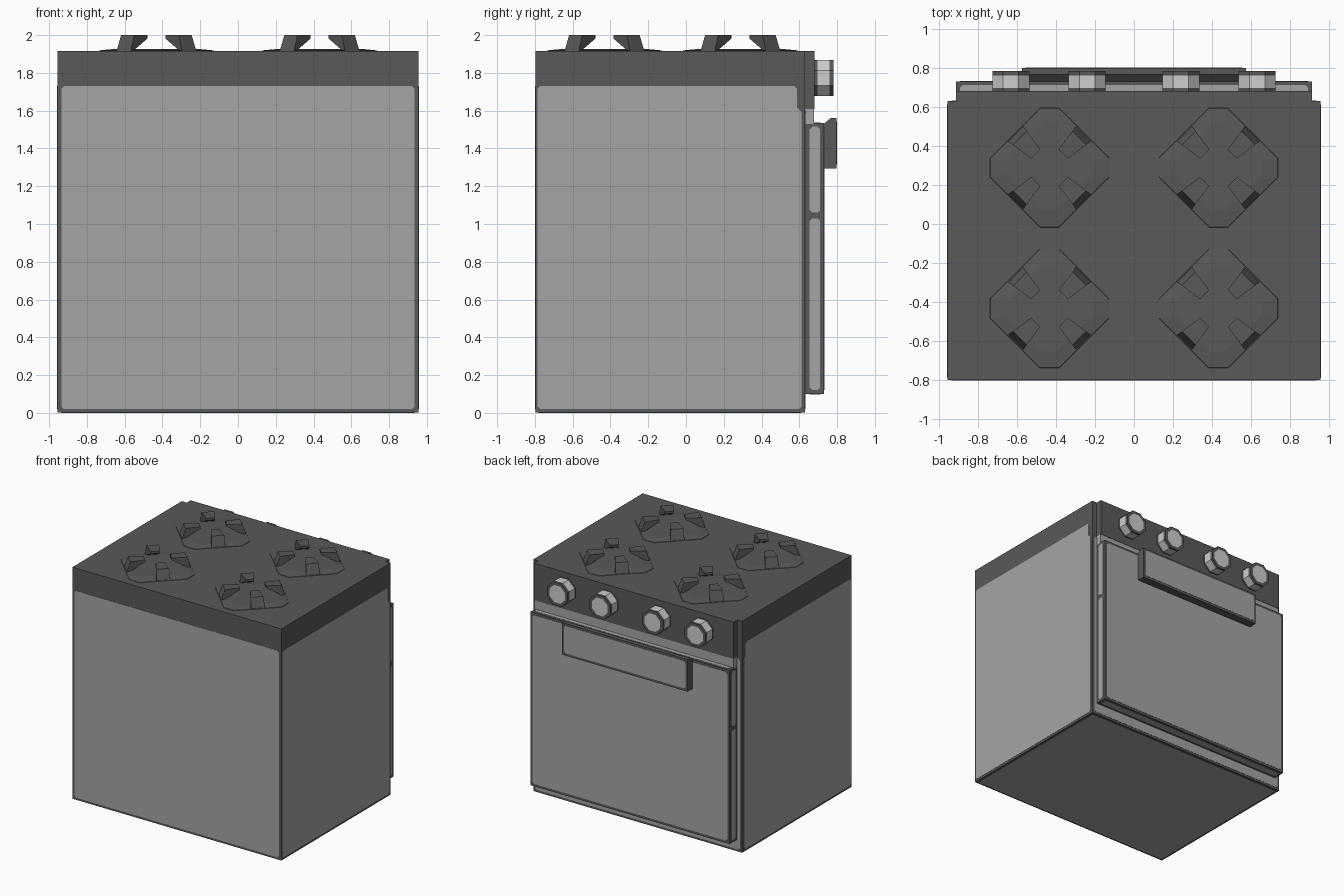
import bpy, bmesh, math

if "Cube" in bpy.data.objects:
    bpy.data.objects.remove(bpy.data.objects["Cube"])


def material(name, v):
    m = bpy.data.materials.new(name)
    m.diffuse_color = (v, v, v, 1)
    m.use_nodes = True
    m.node_tree.nodes["Principled BSDF"].inputs["Base Color"].default_value = m.diffuse_color
    return m


DARK = material("dark grey", 0.10)
GREY = material("mid grey", 0.375)
LIGHT = material("light grey", 0.62)


def finish(name, bm, *mats):
    bmesh.ops.recalc_face_normals(bm, faces=bm.faces)
    me = bpy.data.meshes.new(name)
    bm.to_mesh(me)
    bm.free()
    for m in mats:
        me.materials.append(m)
    ob = bpy.data.objects.new(name, me)
    bpy.context.collection.objects.link(ob)
    return ob


def bridge(bm, rings):
    """Skin a list of closed vertex rings and cap both ends."""
    vs = [[bm.verts.new(p) for p in r] for r in rings]
    n = len(vs[0])
    for a, b in zip(vs, vs[1:]):
        for i in range(n):
            j = (i + 1) % n
            bm.faces.new((a[i], a[j], b[j], b[i]))
    bm.faces.new(vs[0])
    bm.faces.new(vs[-1])


def prism(name, pts, axis, lo, hi, mat):
    """Extrude a 2D outline along an axis from lo to hi."""
    place = {"x": lambda a, b, t: (t, a, b),
             "y": lambda a, b, t: (a, t, b),
             "z": lambda a, b, t: (a, b, t)}[axis]
    bm = bmesh.new()
    bridge(bm, [[place(a, b, t) for a, b in pts] for t in (lo, hi)])
    return finish(name, bm, mat)


def rect(a0, a1, b0, b1, c=0.0):
    """Rectangle outline, optionally with cut corners."""
    if c == 0:
        return [(a0, b0), (a1, b0), (a1, b1), (a0, b1)]
    return [(a0 + c, b0), (a1 - c, b0), (a1, b0 + c), (a1, b1 - c),
            (a1 - c, b1), (a0 + c, b1), (a0, b1 - c), (a0, b0 + c)]


T = 0.002   # plate thickness
C = 0.014   # cut corner of plates

# Body with its painted panels
prism("body", rect(-0.955, 0.955, -0.798, 0.63), "z", T, 1.916, DARK)
prism("bottom_panel", rect(-0.935, 0.935, -0.78, 0.61, C), "z", 0, T, GREY)
prism("plain_side_panel", rect(-0.935, 0.935, 0.02, 1.73, C), "y", -0.798, -0.798 - T, GREY)
prism("door_side_panel", rect(-0.935, 0.935, 0.02, 1.6, C), "y", 0.63, 0.63 + T, GREY)
side = [(-0.771, 0.02), (0.6, 0.02), (0.612, 0.034), (0.612, 1.595), (0.587, 1.62),
        (0.587, 1.716), (0.575, 1.73), (-0.771, 1.73), (-0.785, 1.716), (-0.785, 0.034)]
for s, label in ((-1, "left"), (1, "right")):
    prism(label + "_panel", side, "x", s * 0.955, s * (0.955 + T), GREY)

# Control panel and the neck beneath it
prism("control_panel", rect(-0.91, 0.91, 1.61, 1.916), "y", 0.63, 0.68, DARK)
prism("control_neck", rect(-0.91, 0.91, 1.53, 1.61), "y", 0.63, 0.677, GREY)

# Oven door with panels on front, top, bottom and sides
prism("door", rect(-0.91, 0.91, 0.10, 1.535), "y", 0.63, 0.73, DARK)
prism("door_front_panel", rect(-0.89, 0.89, 0.12, 1.515, C), "y", 0.73, 0.73 + T, GREY)
prism("door_top_panel", rect(-0.89, 0.89, 0.655, 0.712, C), "z", 1.535, 1.535 + T, GREY)
prism("door_bottom_panel", rect(-0.89, 0.89, 0.655, 0.712, C), "z", 0.10, 0.10 - T, GREY)
for s, label in ((-1, "left"), (1, "right")):
    for z0, z1, part in ((0.12, 1.03, "lower"), (1.06, 1.515, "upper")):
        prism("door_%s_%s_panel" % (label, part), rect(0.655, 0.71, z0, z1, C),
              "x", s * 0.91, s * (0.91 + T), GREY)

# Door handle
prism("handle", [(0.73, 1.295), (0.798, 1.295), (0.798, 1.56), (0.765, 1.56), (0.73, 1.53)],
      "x", -0.573, 0.573, DARK)
prism("handle_panel", rect(-0.555, 0.555, 1.315, 1.542, C), "y", 0.798, 0.8, GREY)

# Control knobs: eight-sided, dark rims with light bands and faces
k = math.cos(math.pi / 8)
for n, x in enumerate((-0.63, -0.24, 0.24, 0.63)):
    bm = bmesh.new()
    rings = []
    for r, y in ((0.095, 0.68), (0.095, 0.695), (0.095, 0.76),
                 (0.095, 0.782), (0.071, 0.782)):
        rings.append([(x + r / k * math.cos(math.pi * (i + 0.5) / 4), y,
                       1.772 + r / k * math.sin(math.pi * (i + 0.5) / 4)) for i in range(8)])
    bridge(bm, rings)
    for f in bm.faces:
        c = f.calc_center_median()
        band = len(f.verts) == 4 and 0.70 < c.y < 0.76
        face = len(f.verts) == 8 and c.y > 0.77
        f.material_index = 1 if band or face else 0
    finish("knob_%d" % (n + 1), bm, DARK, LIGHT)

# Burners: very low sloped plate with four inward-leaning pot supports
finger = [(0.245, 1.916), (0.215, 2.0), (0.10, 2.0), (0.10, 1.982), (0.225, 1.916)]
n = 0
for cx in (-0.432, 0.432):
    for cy in (-0.432, 0.288):
        n += 1
        bm = bmesh.new()
        bridge(bm, [[(cx + a, cy + b, z) for a, b in rect(-h, h, -h, h, h * 0.84)]
                    for h, z in ((0.305, 1.916), (0.303, 1.919), (0.22, 1.927))])
        finish("burner_plate_%d" % n, bm, DARK)
        bm = bmesh.new()
        for q in range(4):
            a = math.pi / 4 + q * math.pi / 2
            ca, sa = math.cos(a), math.sin(a)
            rings = []
            for s in (-1, 1):
                ring = []
                for r, z in finger:
                    w = s * (0.033 + (r - 0.1) * 0.14)
                    ring.append((cx + r * ca - w * sa, cy + r * sa + w * ca, z))
                rings.append(ring)
            bridge(bm, rings)
        finish("pot_support_%d" % n, bm, DARK)
